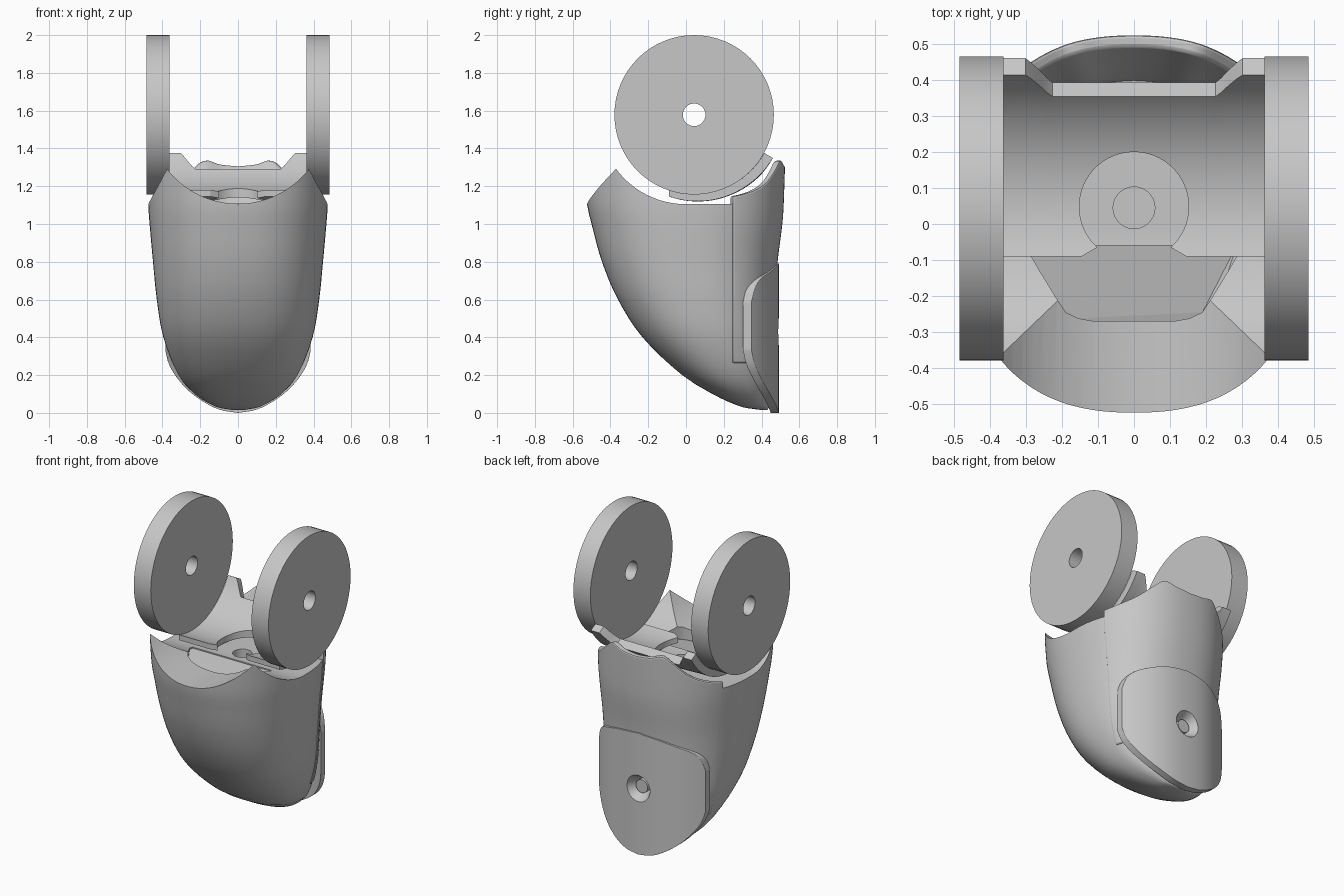
import bpy, bmesh, math
from math import sin, cos, pi, asin, radians

if "Cube" in bpy.data.objects:
    bpy.data.objects.remove(bpy.data.objects["Cube"])

grey = bpy.data.materials.new("mid_grey")
grey.diffuse_color = (0.57, 0.57, 0.57, 1)
grey.use_nodes = True
grey.node_tree.nodes["Principled BSDF"].inputs["Base Color"].default_value = grey.diffuse_color


def finish(name, verts, faces, angle=35):
    me = bpy.data.meshes.new(name)
    me.from_pydata(verts, [], faces)
    bm = bmesh.new()
    bm.from_mesh(me)
    bmesh.ops.remove_doubles(bm, verts=bm.verts, dist=1e-5)
    bmesh.ops.recalc_face_normals(bm, faces=bm.faces)
    bm.to_mesh(me)
    bm.free()
    me.materials.append(grey)
    ob = bpy.data.objects.new(name, me)
    bpy.context.collection.objects.link(ob)
    smooth(ob, angle)
    return ob


def smooth(ob, angle=35):
    bpy.ops.object.select_all(action='DESELECT')
    ob.select_set(True)
    bpy.context.view_layer.objects.active = ob
    bpy.ops.object.shade_smooth_by_angle(angle=radians(angle))


def loft(name, rings):
    """Closed solid through equal-length rings, capped at both ends."""
    n = len(rings[0])
    verts = [p for r in rings for p in r]
    faces = [(k * n + i, k * n + (i + 1) % n, (k + 1) * n + (i + 1) % n, (k + 1) * n + i)
             for k in range(len(rings) - 1) for i in range(n)]
    faces += [tuple(range(n)), tuple(range(len(verts) - n, len(verts)))]
    return finish(name, verts, faces)


def slab(name, f, nu, nv):
    """Closed curved plate: f(u, v, side) with side 0 outer, 1 inner."""
    w, off = nv + 1, (nu + 1) * (nv + 1)
    verts = [f(i / nu, j / nv, s) for s in (0, 1) for i in range(nu + 1) for j in range(w)]
    faces = [tuple(s * off + a for a in (i * w + j, i * w + j + 1, (i + 1) * w + j + 1, (i + 1) * w + j))
             for s in (0, 1) for i in range(nu) for j in range(nv)]
    edge = ([(i * w, (i + 1) * w) for i in range(nu)] + [(i * w + nv, (i + 1) * w + nv) for i in range(nu)]
            + [(j, j + 1) for j in range(nv)] + [(nu * w + j, nu * w + j + 1) for j in range(nv)])
    faces += [(a, b, b + off, a + off) for a, b in edge]
    return finish(name, verts, faces)


def modify(ob, kind, **props):
    m = ob.modifiers.new(kind, kind)
    for k, v in props.items():
        setattr(m, k, v)
    bpy.context.view_layer.objects.active = ob
    bpy.ops.object.modifier_apply(modifier=m.name)
    smooth(ob)


def cut(ob, *cutters):
    for c in cutters:
        modify(ob, 'BOOLEAN', object=c, operation='DIFFERENCE', solver='EXACT')


def drop(*obs):
    for o in obs:
        bpy.data.objects.remove(o)


def interp(tab, t, c):
    """Cubic interpolation of column c in a table keyed by column 0."""
    t = min(max(t, tab[0][0]), tab[-1][0])
    k = next(i for i in range(len(tab) - 1) if t <= tab[i + 1][0])
    slope = lambda a, b: (tab[b][c] - tab[a][c]) / (tab[b][0] - tab[a][0])
    m0, m1 = slope(max(k - 1, 0), k + 1), slope(k, min(k + 2, len(tab) - 1))
    h = tab[k + 1][0] - tab[k][0]
    s = (t - tab[k][0]) / h
    return ((2*s**3 - 3*s*s + 1) * tab[k][c] + (s**3 - 2*s*s + s) * h * m0
            + (3*s*s - 2*s**3) * tab[k + 1][c] + (s**3 - s*s) * h * m1)


# Shell sections: height, front y, back y, half width
SHELL = [(.015, .40, .43, .03), (.03, .30, .44, .11), (.1, .14, .45, .23), (.2, -.02, .455, .315),
         (.4, -.23, .46, .395), (.6, -.36, .463, .43), (.8, -.445, .478, .45),
         (1.0, -.50, .503, .468), (1.1, -.523, .51, .475), (1.4, -.55, .52, .48)]
POWER = 2.3


def section(z):
    yf, yb, w = (interp(SHELL, z, c) for c in (1, 2, 3))
    y0 = .48 * yf + .52 * yb
    return y0, y0 - yf, yb - y0, w


def shell(a, z, grow=0):
    y0, bf, bb, w = section(z)
    p = lambda v: math.copysign(abs(v) ** (2 / POWER), v)
    return ((w + grow) * p(cos(a)), y0 + ((bb if sin(a) > 0 else bf) + grow) * p(sin(a)), z)


# Main shell
levels = [.015, .019, .024, .03, .04, .055, .075] + [.1 + .05 * i for i in range(27)]
body = loft("main_shell", [[shell(2 * pi * i / 96, z) for i in range(96)] for z in levels])

# Saddle-shaped top cut, flat towards the back
prof = [(-.46 * cos(a), 1.565 - .46 * sin(a)) for a in [pi / 2 * i / 32 for i in range(33)]]
prof += [(.8, 1.105), (.8, 1.8), (-.46, 1.8)]
saddle_cut = loft("saddle_cutter", [[(x, y, z) for y, z in prof] for x in (-.8, .8)])
# Straight scoop at the front
scoop_cut = loft("scoop_cutter", [[(.475 * cos(2 * pi * i / 80), y, 1.582 + .475 * sin(2 * pi * i / 80))
                                   for i in range(80)] for y in (-.8, -.06)])
# Pocket with a floor that sinks towards the front
half = [(.285, -.06), (.285, -.09), (.262, -.13), (.21, -.215), (.19, -.245), (.155, -.262), (.11, -.27)]
outline = half + [(-x, y) for x, y in reversed(half)]
pocket_cut = loft("pocket_cutter", [[(x, y, 1.102 - .3 * max(0, -.13 - y)) for x, y in outline],
                                    [(x, y, 1.5) for x, y in outline]])
cut(body, saddle_cut, scoop_cut, pocket_cut)
drop(saddle_cut, scoop_cut, pocket_cut)


def cyl(name, r, centre, axis, a, b, r2=None, n=40):
    ring = lambda t, q: [[(t, centre[0] + q * cos(k), centre[1] + q * sin(k)),
                          (centre[0] + q * cos(k), t, centre[1] + q * sin(k)),
                          (centre[0] + q * cos(k), centre[1] + q * sin(k), t)][axis]
                         for k in [2 * pi * i / n for i in range(n)]]
    return loft(name, [ring(a, r), ring(b, r if r2 is None else r2)])


# Pivot hole in the shell top
pivot = cyl("pivot_cutter", .058, (0, .045), 2, .98, 1.3)
cut(body, pivot)
drop(pivot)


# Curved cradle between the discs
def cradle_point(u, v, side):
    x = -.362 + .724 * u
    end = radians(47 + 14 * min(1, max(0, (abs(x) - .23) / .07)))
    r = (.455 + .02 * v, .422)[side]
    start = asin(-.135 / r)
    a = start + (end - start) * v
    return (x, .045 + r * sin(a), 1.58 - r * cos(a))


cradle = slab("cradle", cradle_point, 48, 32)
arc = [radians(-48 + 276 * i / 40) for i in range(41)]
key = [(.152 * cos(a), .048 + .152 * sin(a)) for a in arc]
key += [(-.145, -.09), (-.145, -.2), (.145, -.2), (.145, -.09)]
key_cut = loft("keyhole_cutter", [[(x, y, z) for x, y in key] for z in (1.05, 1.28)])
cut(cradle, key_cut)
drop(key_cut)

# Rear panel wrapped around the back of the shell, thickening below its rim
RIM = [(0, 1.305), (.1, 1.315), (.18, 1.335), (.25, 1.28), (.32, 1.215), (.4, 1.165), (.48, 1.13)]


def panel_point(u, v, side):
    def angle(z):
        y0, _, bb, _ = section(z)
        a0 = asin(min(1, max(0, (.245 - y0) / bb)) ** (POWER / 2))
        return a0 + (pi - 2 * a0) * u
    top = interp(RIM, abs(shell(angle(1.2), 1.2)[0]), 1)
    z = .265 + (top - .265) * v
    inner = -.025 - .09 * min(1, (top - z) / .2) * sin(pi * u) ** .5
    return shell(angle(z), z, (.007, inner)[side])


panel = slab("rear_panel", panel_point, 48, 30)
modify(panel, 'BEVEL', width=.008, segments=2, limit_method='ANGLE', angle_limit=radians(50))

# Rounded cover plate on the lower back
TOP = [(0, .79), (.15, .772), (.27, .735), (.33, .705), (.365, .66), (.385, .59)]
LOW = [(0, 0), (.1, .018), (.2, .07), (.28, .135), (.34, .21), (.37, .27), (.385, .33)]


def plate_point(u, v, side):
    x = .385 * sin(pi * (u - .5))
    lo, hi = interp(LOW, abs(x), 1), interp(TOP, abs(x), 1)
    return (x, .492 - .145 * (abs(x) / .385) ** 2.4 - .045 * side, lo + (hi - lo) * v)


plate = slab("cover_plate", plate_point, 48, 20)
modify(plate, 'BEVEL', width=.01, segments=2, limit_method='ANGLE', angle_limit=radians(50))
# Countersunk screw hole and its pin
sink = cyl("sink_cutter", .04, (0, .43), 1, .42, .50, .09)
cut(plate, sink)
cut(panel, sink)
cut(body, sink)
drop(sink)
cyl("screw_pin", .042, (0, .43), 1, .40, .455)

# Side discs with centre holes
for side, name in ((-1, "left_disc"), (1, "right_disc")):
    disc = cyl(name, .422, (.043, 1.578), 0, side * .363, side * .485, n=64)
    hole = cyl("hole_cutter", .06, (.043, 1.578), 0, side * .3, side * .6, n=32)
    cut(disc, hole)
    drop(hole)
